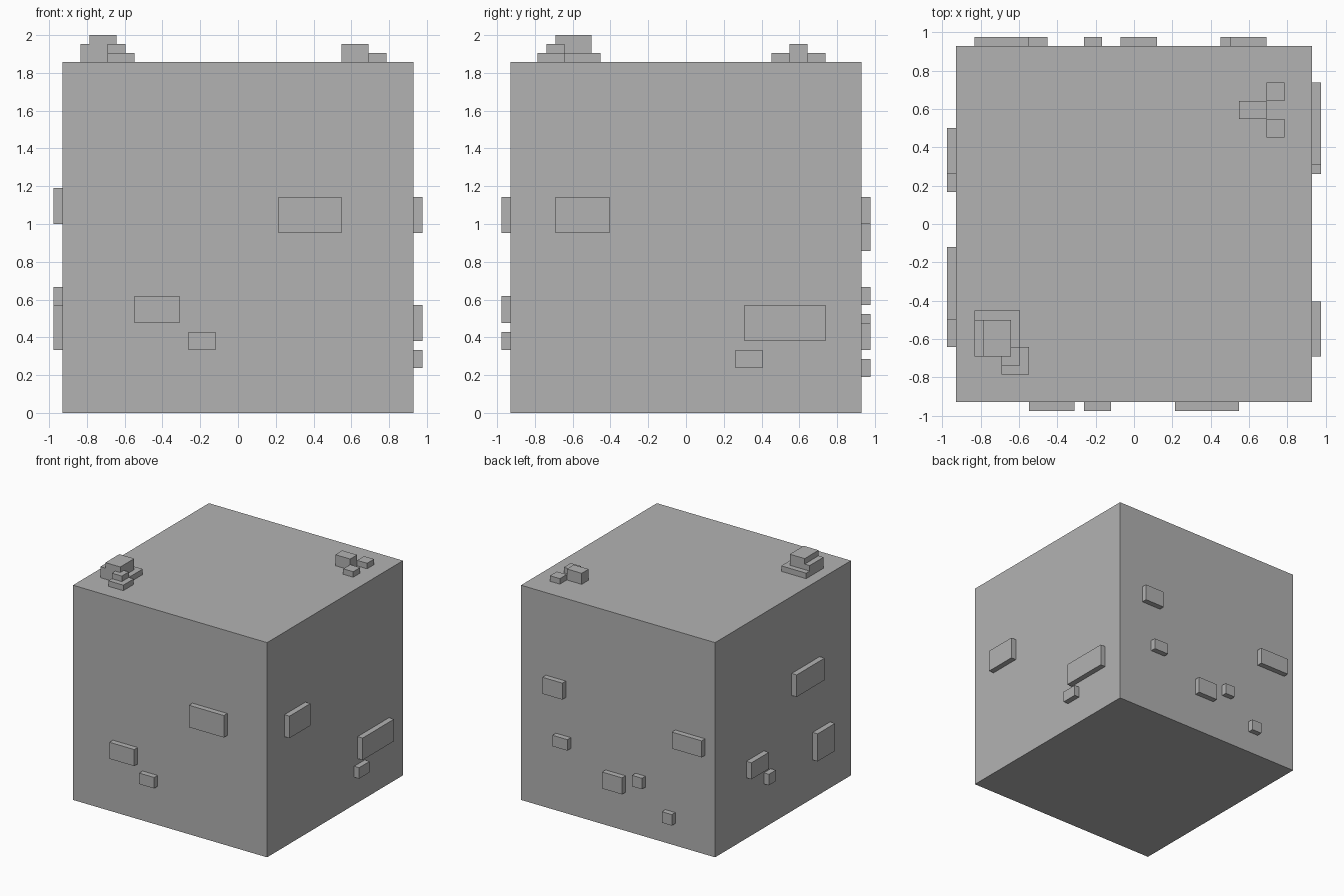
import bpy
import bmesh

default_cube = bpy.data.objects.get("Cube")
if default_cube:
    bpy.data.objects.remove(default_cube, do_unlink=True)

SIDE = 39               # block side, in grid units
UNIT = 2 / (SIDE + 3)   # the tallest stack rises three units above the block

stone = bpy.data.materials.new("plain_grey")
stone.use_nodes = True
grey = (0.448, 0.448, 0.448, 1)
stone.diffuse_color = grey
stone.node_tree.nodes["Principled BSDF"].inputs["Base Color"].default_value = grey


def box(name, low, high):
    """Box between two grid corners, with the block centred on the origin."""
    mesh = bpy.data.meshes.new(name)
    bm = bmesh.new()
    bmesh.ops.create_cube(bm, size=1)
    offset = (SIDE / 2, SIDE / 2, 0)
    for v in bm.verts:
        v.co = [((l if c < 0 else h) - o) * UNIT
                for c, l, h, o in zip(v.co, low, high, offset)]
    bm.to_mesh(mesh)
    bm.free()
    mesh.materials.append(stone)
    obj = bpy.data.objects.new(name, mesh)
    bpy.context.collection.objects.link(obj)
    return obj


# Main body
box("main_block", (0, 0, 0), (SIDE, SIDE, SIDE))

# Raised plates on each wall: start and end along the wall, bottom and top
wall_plates = {
    "front": [(24, 31, 20, 24), (8, 13, 10, 13), (14, 17, 7, 9)],
    "back": [(30, 34, 21, 24), (29, 32, 12, 14), (18, 22, 7, 10),
             (14, 16, 9, 11), (2, 8, 18, 21), (8, 10, 4, 6)],
    "left": [(5, 11, 20, 24), (26, 35, 8, 12), (25, 28, 5, 7)],
    "right": [(9, 17, 21, 25), (6, 11, 7, 12), (25, 30, 11, 14), (23, 25, 8, 10)],
}
for wall, plates in wall_plates.items():
    near, far = (SIDE, SIDE + 1) if wall in ("back", "left") else (-1, 0)
    for number, (start, end, bottom, top) in enumerate(plates, 1):
        low, high = (start, near, bottom), (end, far, top)
        if wall in ("left", "right"):
            low, high = (near, start, bottom), (far, end, top)
        box(f"{wall}_plate_{number}", low, high)

# Small stepped piles on the top: x range, y range, bottom and top layer
top_piles = {
    "front_pile_base": (2, 7, 5, 10, 0, 1),
    "front_pile_middle": (2, 6, 5, 9, 1, 2),
    "front_pile_cap": (3, 6, 5, 9, 2, 3),
    "front_pile_corner_base": (5, 8, 3, 6, 0, 1),
    "front_pile_corner_cap": (5, 7, 4, 6, 1, 2),
    "back_pile_tall_block": (31, 34, 31, 33, 0, 2),
    "back_pile_rear_block": (34, 36, 33, 35, 0, 1),
    "back_pile_near_block": (34, 36, 29, 31, 0, 1),
}
for name, (left, right, front, back, bottom, top) in top_piles.items():
    box(name, (left, front, SIDE + bottom), (right, back, SIDE + top))
